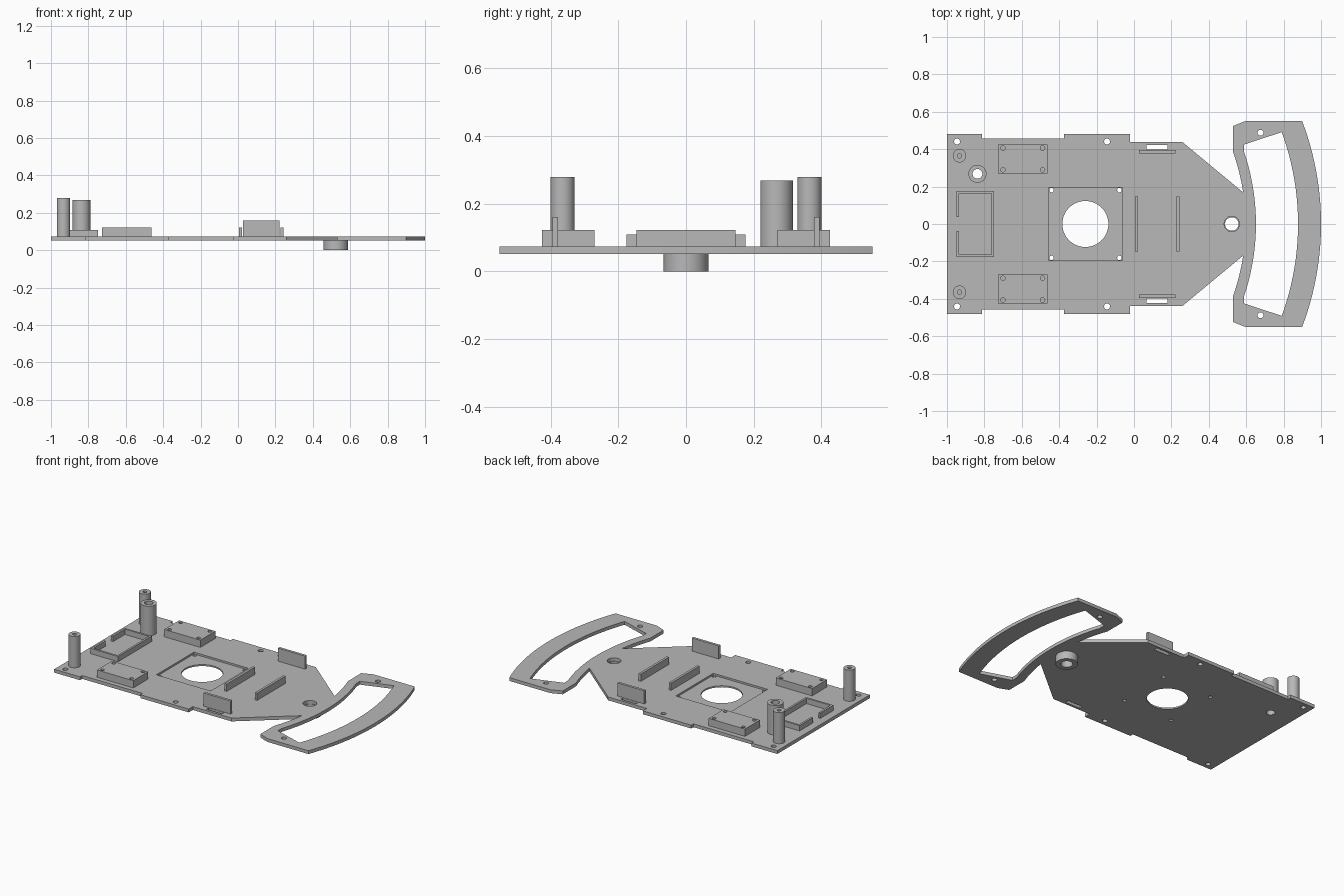
import bpy, bmesh
from math import cos, sin, pi, asin

default = bpy.data.objects.get("Cube")
if default:
    bpy.data.objects.remove(default, do_unlink=True)

GREY = (0.48, 0.48, 0.48, 1)
mat = bpy.data.materials.new("mid grey")
mat.use_nodes = True
mat.diffuse_color = GREY
mat.node_tree.nodes["Principled BSDF"].inputs["Base Color"].default_value = GREY

BOTTOM, TOP = 0.052, 0.074      # plate faces
ARC_X = -0.55                   # shared centre of all bumper arcs
parts = []


def circle(x, y, r, n=40):
    return [(x + r * cos(2 * pi * i / n), y + r * sin(2 * pi * i / n)) for i in range(n)]


def rect(x0, x1, y0, y1):
    return [(x0, y0), (x1, y0), (x1, y1), (x0, y1)]


def arc(r, y0, y1, n=16):
    """Points on a bumper arc of radius r from height y0 to y1."""
    a, b = asin(y0 / r), asin(y1 / r)
    return [(ARC_X + r * cos(a + (b - a) * i / n), r * sin(a + (b - a) * i / n))
            for i in range(n + 1)]


def mirrored(half):
    """Close an upper half outline with its mirror image across y = 0."""
    return half + [(x, -y) for x, y in reversed(half) if abs(y) > 1e-5]


def slab(name, z0, z1, outline, holes=()):
    """Extrude an outline with holes between two heights."""
    cu = bpy.data.curves.new(name + "_profile", "CURVE")
    cu.dimensions = "2D"
    cu.fill_mode = "BOTH"
    cu.extrude = (z1 - z0) / 2
    for loop in [outline, *holes]:
        sp = cu.splines.new("POLY")
        sp.points.add(len(loop) - 1)
        for p, (x, y) in zip(sp.points, loop):
            p.co = (x, y, 0, 1)
        sp.use_cyclic_u = True
    tmp = bpy.data.objects.new(name + "_profile", cu)
    mesh = bpy.data.meshes.new_from_object(tmp)
    bpy.data.objects.remove(tmp)
    bpy.data.curves.remove(cu)
    bm = bmesh.new()
    bm.from_mesh(mesh)
    bmesh.ops.remove_doubles(bm, verts=bm.verts, dist=1e-5)
    bmesh.ops.translate(bm, verts=bm.verts, vec=(0, 0, (z0 + z1) / 2))
    bmesh.ops.recalc_face_normals(bm, faces=bm.faces)
    bm.to_mesh(mesh)
    bm.free()
    mesh.name = name
    mesh.materials.clear()
    mesh.materials.append(mat)
    ob = bpy.data.objects.new(name, mesh)
    bpy.context.collection.objects.link(ob)
    parts.append(ob)


# Base plate and bumper in one outline
outline = mirrored(
    [(-1, 0.48), (-0.813, 0.48), (-0.813, 0.457), (-0.374, 0.457), (-0.374, 0.48),
     (-0.022, 0.48), (-0.022, 0.438), (0.259, 0.438)]
    + arc(1.146, 0.169, 0.385)
    + [(0.529, 0.524), (0.599, 0.552)]
    + arc(1.55, 0.552, 0, 24))
window = mirrored(arc(1.202, 0, 0.385) + [(0.588, 0.425)] + arc(1.427, 0.491, 0))
panel = rect(-0.457, -0.062, -0.195, 0.195)
holes = [window, panel, circle(0.523, 0, 0.041), circle(-0.837, 0.268, 0.026)]
for s in (1, -1):
    holes += [circle(x, s * y, 0.016, 20)
              for x, y in ((-0.946, 0.441), (-0.144, 0.441), (0.676, 0.488))]
    holes.append(rect(0.067, 0.179, *sorted((s * 0.398, s * 0.422))))
slab("base_plate", BOTTOM, TOP, outline, holes)

# Recessed square panel with round opening
slab("recessed_panel", BOTTOM, 0.062, panel,
     [circle(-0.26, 0, 0.123, 64)]
     + [circle(x, y, 0.012, 20) for x in (-0.441, -0.078) for y in (-0.181, 0.181)])

# Ring under the nose
slab("nose_ring", 0, BOTTOM, circle(0.523, 0, 0.066, 48), [circle(0.523, 0, 0.036)])

# Parts mirrored on both sides
for s, side in ((1, "left"), (-1, "right")):
    slab(side + "_mount_block", TOP, 0.122,
         rect(-0.727, -0.463, *sorted((s * 0.271, s * 0.426))),
         [circle(x, s * y, 0.012, 20) for x in (-0.701, -0.489) for y in (0.29, 0.406)])
    slab(side + "_tab", TOP, 0.16, rect(0.027, 0.222, *sorted((s * 0.378, s * 0.395))))
    slab(side + "_post", TOP, 0.279, circle(-0.933, s * 0.365, 0.036),
         [circle(-0.933, s * 0.365, 0.012, 20)])

# Thick hollow post
slab("hollow_post", TOP, 0.268, circle(-0.837, 0.268, 0.048, 48),
     [circle(-0.837, 0.268, 0.026)])

# Cross rails
for name, x in (("rear_rail", 0.005), ("front_rail", 0.226)):
    slab(name, TOP, 0.122, rect(x, x + 0.016, -0.147, 0.147))

# Holder frame, open in the middle of its rear wall
slab("holder_frame", TOP, 0.109, mirrored(
    [(-0.936, 0.038), (-0.949, 0.038), (-0.949, 0.176), (-0.749, 0.176)])
    [:8][:4] + [(-0.749, -0.176), (-0.949, -0.176), (-0.949, -0.038), (-0.936, -0.038),
                (-0.936, -0.163), (-0.762, -0.163), (-0.762, 0.163), (-0.936, 0.163)])

# Smooth round walls, crisp edges
bpy.ops.object.select_all(action="DESELECT")
for ob in parts:
    ob.select_set(True)
bpy.context.view_layer.objects.active = parts[0]
bpy.ops.object.shade_smooth_by_angle(angle=pi / 6)
